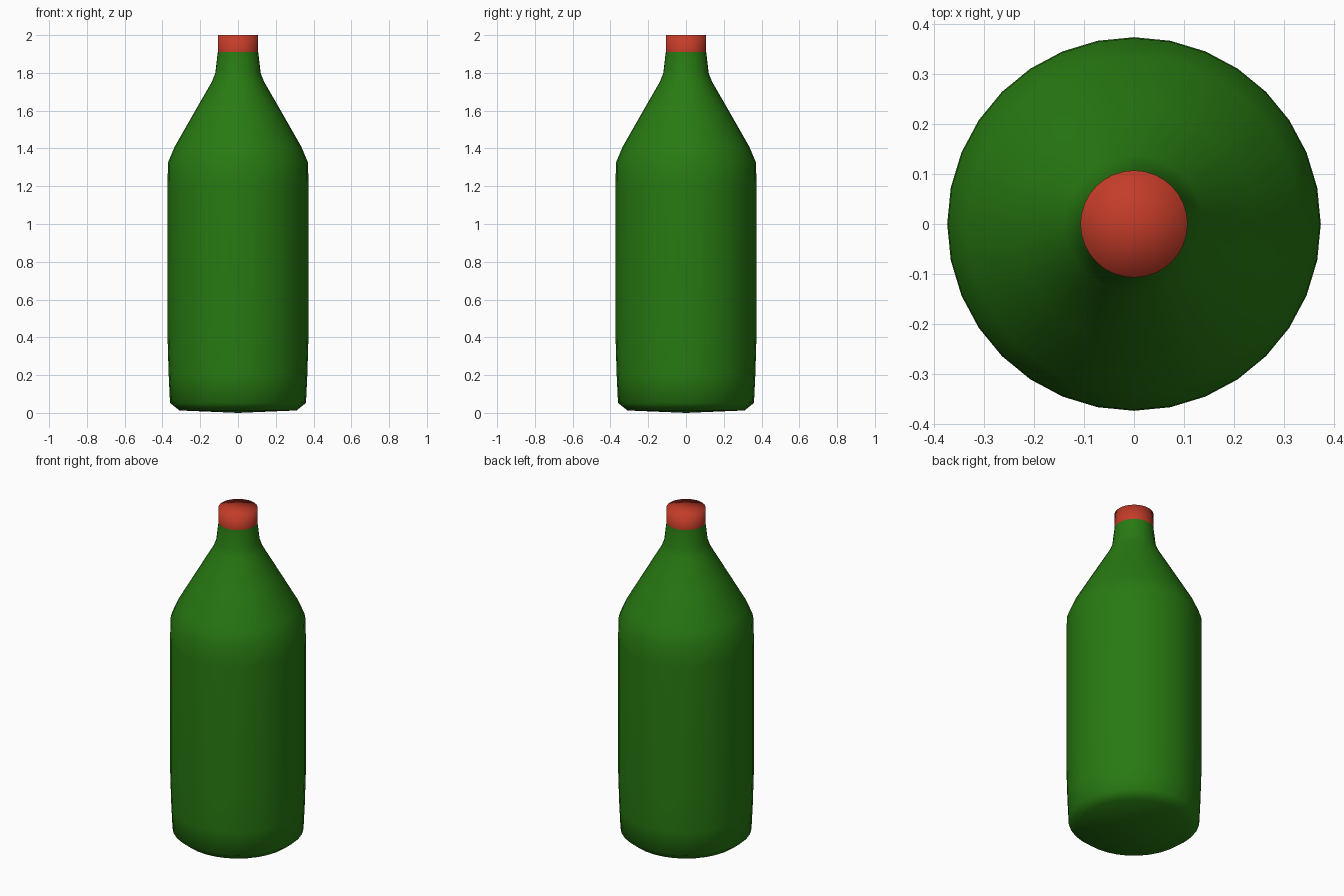
import bpy, bmesh, math

if "Cube" in bpy.data.objects:
    bpy.data.objects.remove(bpy.data.objects["Cube"])


def material(name, rgb):
    m = bpy.data.materials.new(name)
    m.diffuse_color = (*rgb, 1.0)
    m.use_nodes = True
    m.node_tree.nodes["Principled BSDF"].inputs["Base Color"].default_value = m.diffuse_color
    return m


def lathe(name, profile, mat, sides=32):
    """Revolve (radius, height) points about z; radius 0 makes a pole."""
    bm = bmesh.new()
    rings = []
    for r, z in profile:
        if r == 0:
            rings.append([bm.verts.new((0, 0, z))] * sides)
        else:
            rings.append([bm.verts.new((r * math.cos(2 * math.pi * i / sides),
                                        r * math.sin(2 * math.pi * i / sides), z))
                          for i in range(sides)])
    for low, high in zip(rings, rings[1:]):
        for i in range(sides):
            j = (i + 1) % sides
            quad = [low[i], low[j], high[j], high[i]]
            bm.faces.new(list(dict.fromkeys(quad)))
    for f in bm.faces:
        f.smooth = True
    me = bpy.data.meshes.new(name)
    bm.to_mesh(me)
    bm.free()
    me.materials.append(mat)
    ob = bpy.data.objects.new(name, me)
    bpy.context.collection.objects.link(ob)
    return ob


green = material("bottle green", (0.021, 0.195, 0.006))
red = material("cap red", (0.55, 0.045, 0.022))

# Glass body: base, straight wall, sloped shoulder and neck
lathe("bottle_body", [(0, 0.0), (0.31, 0.013), (0.36, 0.053), (0.367, 0.2),
                      (0.373, 0.4), (0.373, 1.2), (0.371, 1.325), (0.335, 1.41),
                      (0.235, 1.585), (0.137, 1.755), (0.12, 1.80), (0.107, 1.91)], green)

# Cap: short cylinder with a flat top
lathe("bottle_cap", [(0.107, 1.91), (0.107, 2.0), (0, 2.0)], red)
